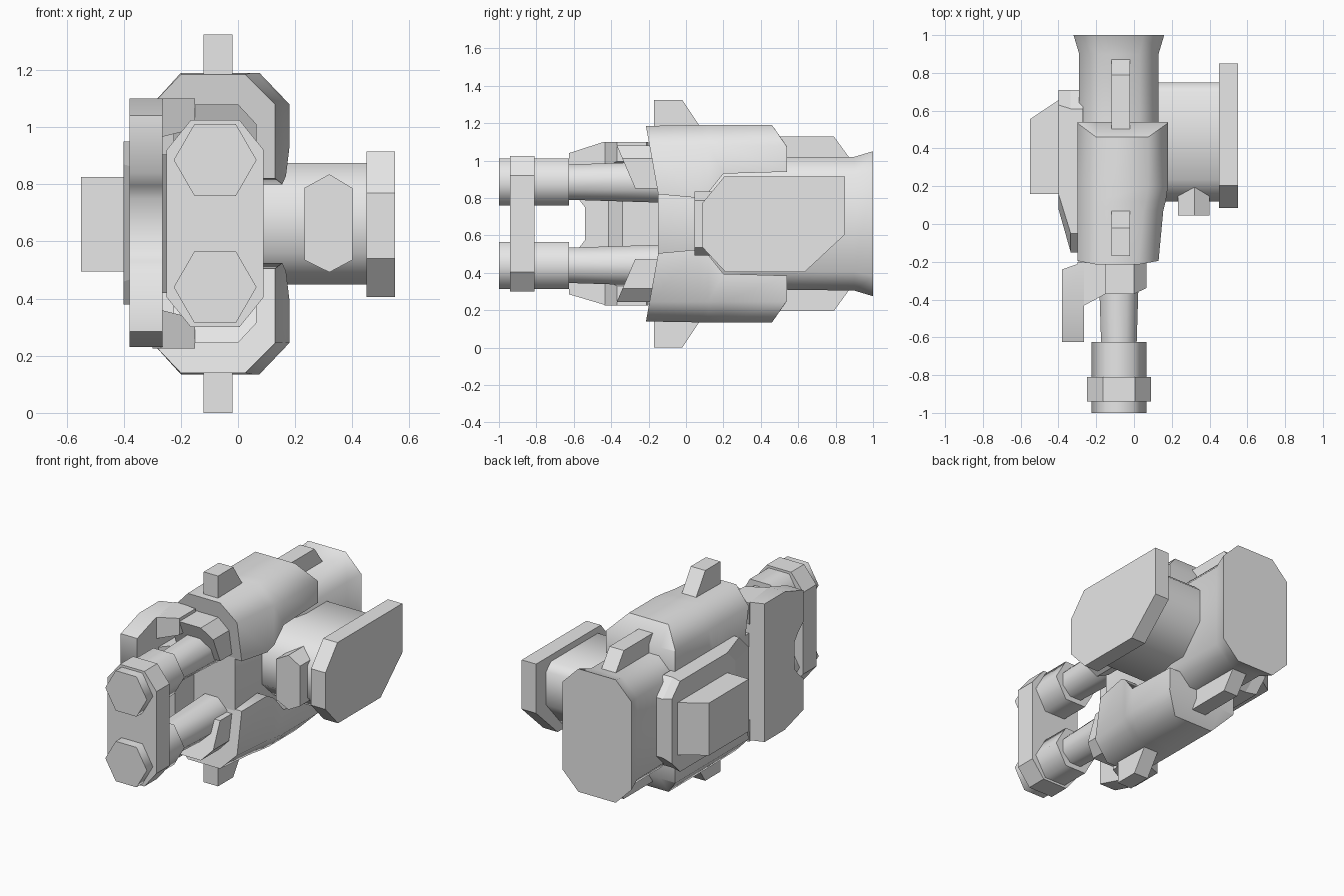
import bpy, bmesh, math

if "Cube" in bpy.data.objects:
    bpy.data.objects.remove(bpy.data.objects["Cube"])

MID = 1.325 / 2          # height of the symmetry plane
BX, BZ = -0.08, 0.885    # barrel axis

grey = bpy.data.materials.new("light_grey")
grey.diffuse_color = (0.8, 0.8, 0.8, 1)
grey.use_nodes = True
grey.node_tree.nodes["Principled BSDF"].inputs["Base Color"].default_value = grey.diffuse_color


def loft(name, rings, angle=0, mirror=False):
    """Skin equal-length rings of (x, y, z) points and cap both ends."""
    bm = bmesh.new()
    vs = [[bm.verts.new((x, y, z - MID)) for x, y, z in r] for r in rings]
    n = len(rings[0])
    for a, b in zip(vs, vs[1:]):
        for i in range(n):
            j = (i + 1) % n
            bm.faces.new((a[i], a[j], b[j], b[i]))
    bm.faces.new(vs[0])
    bm.faces.new(vs[-1])
    bmesh.ops.recalc_face_normals(bm, faces=bm.faces)
    me = bpy.data.meshes.new(name)
    bm.to_mesh(me)
    bm.free()
    me.materials.append(grey)
    if angle:
        me.polygons.foreach_set("use_smooth", [True] * len(me.polygons))
        me.set_sharp_from_angle(angle=math.radians(angle))
    ob = bpy.data.objects.new(name, me)
    ob.location.z = MID
    bpy.context.collection.objects.link(ob)
    if mirror:
        m = ob.modifiers.new("mirror", 'MIRROR')
        m.use_axis = (False, False, True)
        m.use_mirror_merge = False
    return ob


def prism(name, pts, axis, a, b, angle=0, mirror=False):
    """Extrude a profile along x (y,z points), y (x,z) or z (x,y)."""
    def put(p, t):
        return {'x': (t, *p), 'y': (p[0], t, p[1]), 'z': (*p, t)}[axis]
    return loft(name, [[put(p, t) for p in pts] for t in (a, b)], angle, mirror)


def octagon(x0, x1, z0, z1, c, d):
    return [(x0 + c, z0), (x1 - c, z0), (x1, z0 + d), (x1, z1 - d),
            (x1 - c, z1), (x0 + c, z1), (x0, z1 - d), (x0, z0 + d)]


def circle(y, r, n, turn=0):
    return [(BX + r * math.cos(2 * math.pi * i / n + turn), y,
             BZ - MID + MID + r * math.sin(2 * math.pi * i / n + turn)) for i in range(n)]


def at_y(pts, y):
    return [(x, y, z) for x, z in pts]


# twin barrels with hexagonal muzzles joined by a collar
loft("muzzle", [circle(-1, .145, 6), circle(-.625, .145, 6)], 61, True)
t = math.pi / 8
loft("barrel", [circle(-.63, .102, 8, t), circle(-.1, .12, 8, t)], 61, True)
prism("muzzle_collar", octagon(-.25, .09, .30, 1.025, .085, .105), 'y', -.94, -.81)

# slanted sleeve around the root of each barrel
sleeve = [(-.225, .85), (-.225, 1.01), (-.16, 1.08), (0, 1.08), (.065, 1.01), (.065, .85)]
loft("barrel_sleeve", [[(x, -.37 + (1.08 - z) * .43, z) for x, z in sleeve],
                       at_y(sleeve, -.1)], 0, True)

# central body running to a flared stock
loft("core_body", [
    at_y(octagon(-.29, .085, .31, 1.02, .08, .10), -.15),
    at_y(octagon(-.29, .085, .31, 1.02, .08, .10), .30),
    at_y(octagon(-.29, .13, .31, 1.02, .10, .10), .50),
    at_y(octagon(-.29, .13, .305, 1.02, .10, .10), .90),
    at_y(octagon(-.32, .16, .275, 1.05, .11, .11), 1.0)], 50)


# faceted shroud over and under the body
def shroud_ring(y, xr, zb, top=1.19, lean=0.0):
    pts = [(-.30, zb), (-.30, 1.08), (-.20, top), (xr - .105, top), (xr, 1.08), (xr, zb)]
    return [(x, y + (1.19 - z) * lean, z) for x, z in pts]


rings = [shroud_ring(-.215, .13, .82, 1.185, .18), shroud_ring(.07, .155, .80),
         shroud_ring(.12, .168, .83), shroud_ring(.20, .18, .93), shroud_ring(.46, .18, .94)]
end = shroud_ring(.535, .18, .94, 1.075)
rings[-1] = [(x, .535 if z < 1.1 else .46, z) for x, y, z in rings[-1]]
end = [(x, .54, min(z, 1.075)) for x, y, z in end]
loft("shroud", rings + [end], 50, True)

# sight fins, front and rear
prism("front_fin", [(-.17, 1.1), (-.17, 1.325), (-.02, 1.325), (.07, 1.19), (.07, 1.1)],
      'x', -.12, -.02, 0, True)
prism("rear_fin", [(.5, .98), (.5, 1.13), (.79, 1.13), (.87, 1.02), (.87, .98)],
      'x', -.12, -.02, 0, True)

# notched guard on the left of the barrels, with claws reaching inward
guard = [(-.625, 1.04), (-.44, 1.10), (-.22, 1.10), (-.22, .23), (-.44, .23), (-.625, .285),
         (-.625, .485), (-.575, .53), (-.54, .575), (-.54, .75), (-.575, .795), (-.625, .84)]
loft("barrel_guard", [[(-.38, min(y, -.24), z) for y, z in guard],
                      [(-.265, y if y < -.3 else -.2, z) for y, z in guard]], 61)
claw = [(-.27, -.435), (-.15, -.37), (-.15, -.21), (-.22, -.20), (-.30, -.20)]
loft("guard_claw", [[(x, y, .965 + max(0, x + .27) * .25) for x, y in claw],
                    [(x, y, 1.10) for x, y in claw]], 0, True)
prism("guard_web", [(-.27, -.42), (-.20, -.34), (-.20, -.14), (-.30, -.14)], 'z', .42, .905)

# side panel and box on the left
inner = octagon(-.15, .71, .38, .95, .10, .10)
outer = octagon(.08, .71, .38, .95, .08, .08)
loft("left_panel", [[(-.27, y, z) for y, z in inner],
                    [(-.335, y, z) for y, z in inner],
                    [(-.40, y, z) for y, z in outer]])
prism("left_box", [(-.38, .16), (-.55, .16), (-.55, .555), (-.40, .655), (-.38, .655)],
      'z', .495, .825)

# side drum with end plate and lug on the right
drum = [(.235, .875), (.70, .875), (.75, .83), (.75, .62), (.60, .45),
        (.235, .45), (.12, .56), (.12, .76)]
prism("drum", drum, 'x', .05, .46, 55)
plate = [(.205, .915), (.85, .915), (.85, .605), (.635, .405),
         (.21, .405), (.085, .54), (.085, .77)]
prism("drum_plate", plate, 'x', .45, .55)
lug = [(.32, .835), (.40, .787), (.40, .535), (.32, .492), (.232, .535), (.232, .787)]
prism("drum_lug", lug, 'y', .045, .26)
